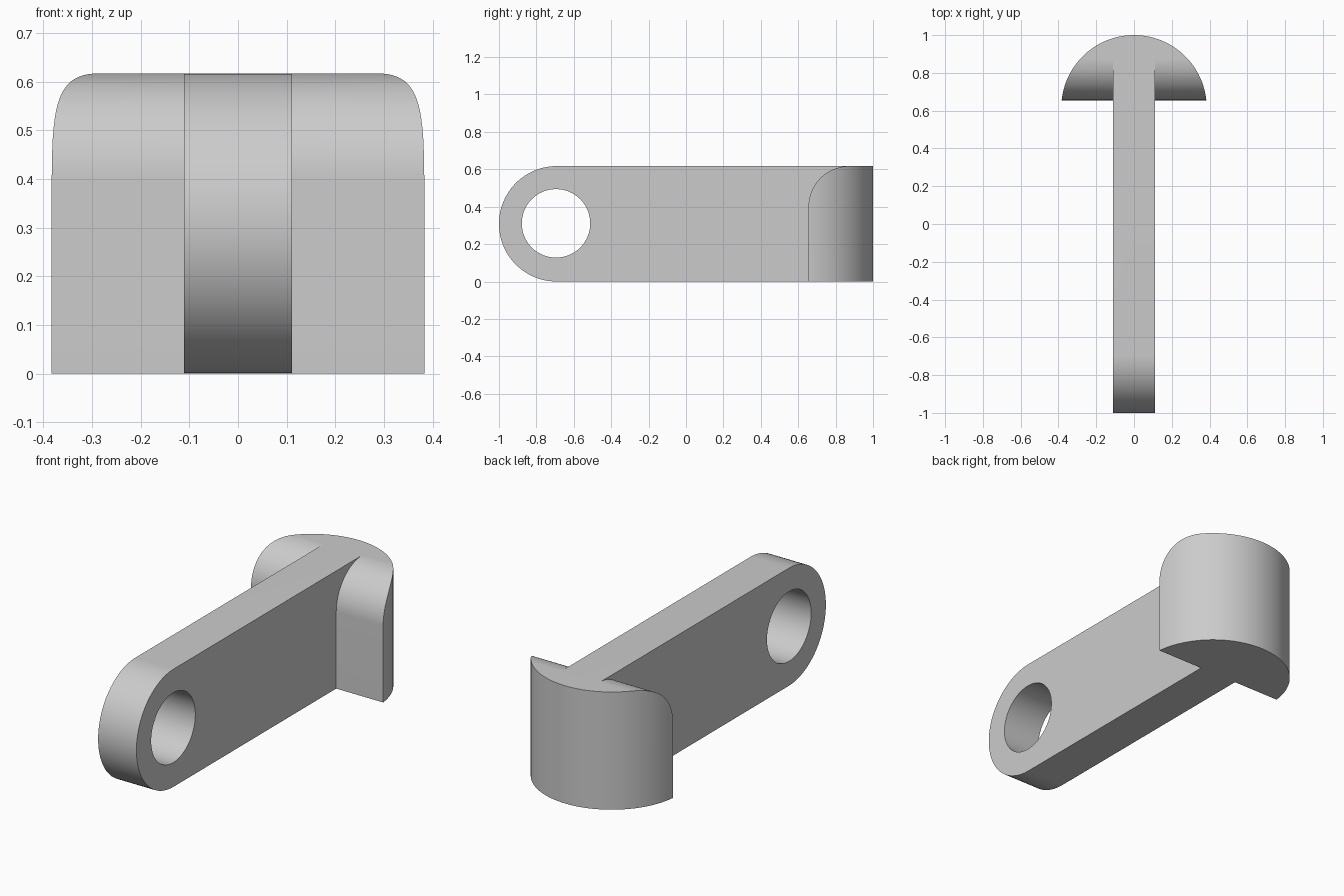
import bpy, bmesh, math
from mathutils import Vector

cube = bpy.data.objects.get("Cube")
if cube:
    bpy.data.objects.remove(cube, do_unlink=True)

HEIGHT = 0.617
HALF_ARM = 0.111
END_R = HEIGHT / 2
HEAD_R = 0.385
HEAD_Y = 1 - HEAD_R
HEAD_FRONT = 0.655
FILLET = 0.217

grey = bpy.data.materials.new("plain grey")
grey.use_nodes = True
grey.diffuse_color = (0.6, 0.6, 0.6, 1)
grey.node_tree.nodes["Principled BSDF"].inputs["Base Color"].default_value = (0.6, 0.6, 0.6, 1)


def arc(cx, cy, r, start, end, steps):
    """Points along a circular arc, angles in radians."""
    angles = [start + (end - start) * i / steps for i in range(steps + 1)]
    return [(cx + r * math.cos(a), cy + r * math.sin(a)) for a in angles]


def prism(name, outline, to_3d, sweep):
    """Extrude a flat outline into a closed solid."""
    bm = bmesh.new()
    face = bm.faces.new([bm.verts.new(to_3d(u, v)) for u, v in outline])
    ext = bmesh.ops.extrude_face_region(bm, geom=[face])
    moved = [g for g in ext["geom"] if isinstance(g, bmesh.types.BMVert)]
    bmesh.ops.translate(bm, verts=moved, vec=Vector(sweep))
    bmesh.ops.recalc_face_normals(bm, faces=bm.faces)
    mesh = bpy.data.meshes.new(name)
    bm.to_mesh(mesh)
    bm.free()
    mesh.materials.append(grey)
    obj = bpy.data.objects.new(name, mesh)
    bpy.context.collection.objects.link(obj)
    return obj


def side_prism(name, outline, half_width):
    """Side profile (y, z) swept across x."""
    return prism(name, outline, lambda y, z: (-half_width, y, z), (2 * half_width, 0, 0))


def combine(target, tool, operation):
    """Apply a boolean and discard the tool."""
    mod = target.modifiers.new(operation.lower(), "BOOLEAN")
    mod.operation, mod.solver, mod.object = operation, "EXACT", tool
    bpy.ops.object.select_all(action="DESELECT")
    bpy.context.view_layer.objects.active = target
    target.select_set(True)
    bpy.ops.object.modifier_apply(modifier=mod.name)
    bpy.data.objects.remove(tool, do_unlink=True)


# Flat arm with a rounded front end and a round pin hole
arm_outline = arc(-1 + END_R, END_R, END_R, math.pi / 2, 1.5 * math.pi, 48)
arm_outline += [(0.9, 0), (0.9, HEIGHT)]
arm = side_prism("arm", arm_outline, HALF_ARM)
hole = side_prism("hole_cutter", arc(-0.695, 0.311, 0.183, 0, math.tau, 64)[:-1], 0.3)
hole.hide_render = True
combine(arm, hole, "DIFFERENCE")

# Segment-shaped head, its front upper edge rounded over
reach = math.asin((HEAD_FRONT - HEAD_Y) / HEAD_R)
head = prism("hooked_lever", arc(0, HEAD_Y, HEAD_R, reach, math.pi - reach, 72),
             lambda x, y: (x, y, 0), (0, 0, HEIGHT))
round_over = arc(HEAD_FRONT + FILLET, HEIGHT - FILLET, FILLET, math.pi, math.pi / 2, 24)
round_over += [(1.2, HEIGHT), (1.2, -0.1), (HEAD_FRONT, -0.1)]
trim = side_prism("head_trim", round_over, 0.6)
trim.hide_render = True
combine(head, trim, "INTERSECT")

# Join the arm and head into one solid
combine(head, arm, "UNION")
bpy.ops.object.shade_smooth_by_angle(angle=math.radians(25))
